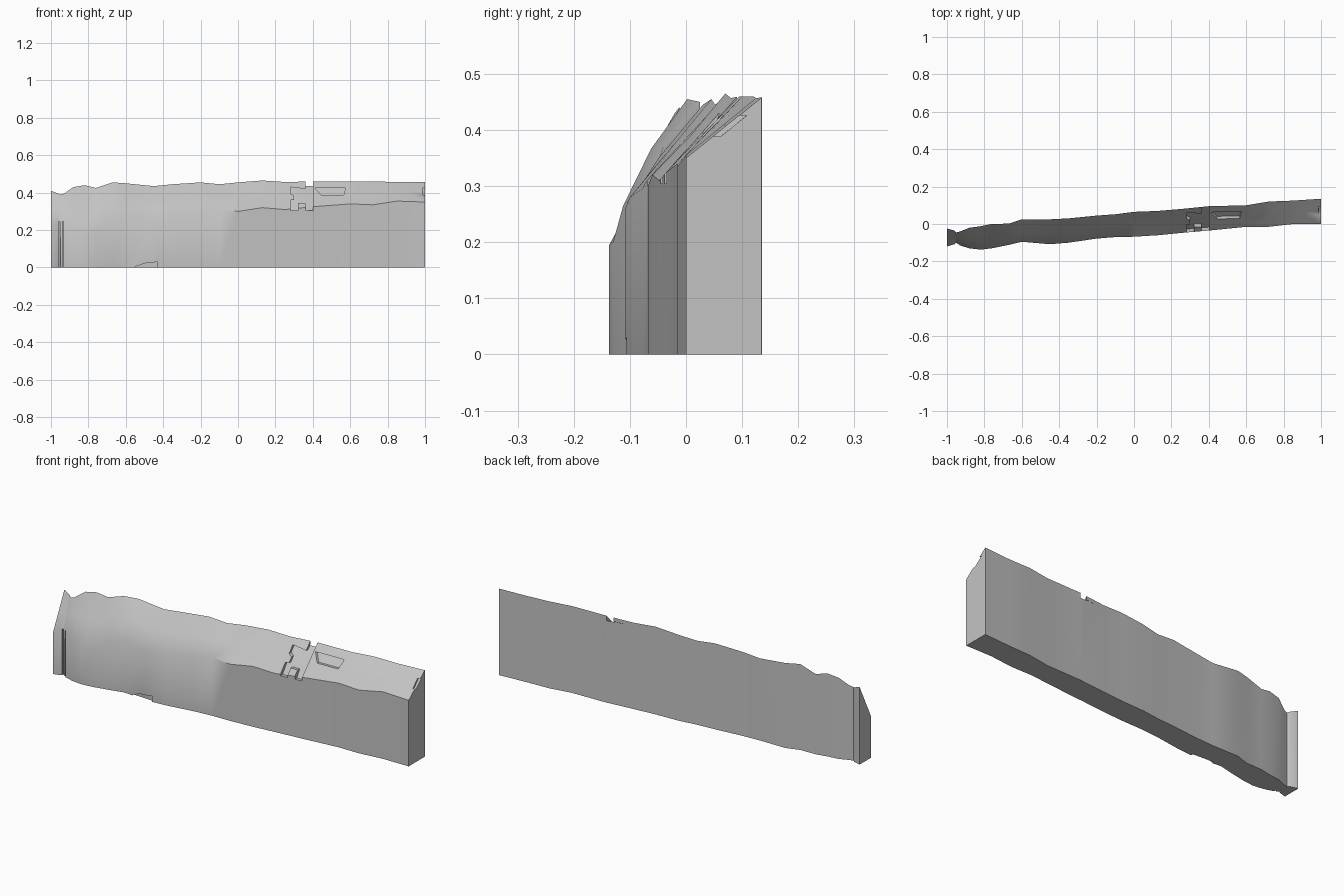
import bpy
import bmesh
import math
import random

random.seed(4)
cube = bpy.data.objects.get("Cube")
if cube:
    bpy.data.objects.remove(cube)

# Stone colour
stone = bpy.data.materials.new("grey stone")
stone.use_nodes = True
colour = (0.55, 0.55, 0.55, 1)
stone.diffuse_color = colour
stone.node_tree.nodes["Principled BSDF"].inputs["Base Color"].default_value = colour

# Ledge stations: x, front y, front height, back y, back height
STATIONS = [
    (-1, -.12, .22, -.025, .41), (-.96, -.108, .24, -.035, .395),
    (-.95, -.1, .25, -.045, .39), (-.93, -.115, .24, -.04, .395),
    (-.88, -.13, .205, -.02, .43), (-.82, -.137, .195, -.012, .44),
    (-.76, -.13, .2, 0, .425), (-.67, -.112, .265, .002, .455),
    (-.6, -.095, .28, .025, .45), (-.45, -.108, .26, .025, .435),
    (-.35, -.1, .28, .03, .445), (-.2, -.078, .295, .045, .455),
    (-.1, -.07, .31, .052, .445), (0, -.068, .3, .065, .455),
    (.13, -.06, .32, .07, .465), (.25, -.048, .31, .08, .457),
    (.4, -.035, .325, .095, .46), (.6, -.015, .34, .1, .46),
    (.72, -.015, .335, .12, .46), (.85, 0, .355, .125, .457),
    (1, 0, .35, .135, .458),
]


def link(name, bm):
    bmesh.ops.recalc_face_normals(bm, faces=bm.faces)
    mesh = bpy.data.meshes.new(name)
    bm.to_mesh(mesh)
    bm.free()
    obj = bpy.data.objects.new(name, mesh)
    bpy.context.collection.objects.link(obj)
    return obj


def surface_y(x, z):
    """Depth of the ledge skin seen from the front at x, z."""
    x = max(-1, min(x, 1))
    for a, b in zip(STATIONS, STATIONS[1:]):
        if x <= b[0]:
            break
    t = (x - a[0]) / (b[0] - a[0])
    yf, zf, yb, zb = [p + (q - p) * t for p, q in zip(a[1:], b[1:])]
    return yf + (yb - yf) * max(0, (z - zf) / (zb - zf))


# Rock ledge: upright front and back with a weathered sloping top
bm = bmesh.new()
rings = []
for x, yf, zf, yb, zb in STATIONS:
    rough = random.uniform(-.004, .008) if -1 < x < .2 else 0
    section = [(yf, 0), (yf, zf),
               ((yf + yb) / 2 - rough, (zf + zb) / 2 + rough),
               (yb, zb), (yb, 0)]
    rings.append([bm.verts.new((x, y, z)) for y, z in section])
for a, b in zip(rings, rings[1:]):
    for i in range(len(a)):
        j = (i + 1) % len(a)
        bm.faces.new((a[i], a[j], b[j], b[i]))
bm.faces.new(rings[0])
bm.faces.new(rings[-1])
ledge = link("rock_ledge", bm)
ledge.data.materials.append(stone)


def carve(outline, depth):
    """Cut a shallow recess with the given x, z outline into the front."""
    bm = bmesh.new()
    front = [bm.verts.new((x, -.3, z)) for x, z in outline]
    back = [bm.verts.new((x, surface_y(x, z) + depth, z)) for x, z in outline]
    for i in range(len(outline)):
        j = (i + 1) % len(outline)
        bm.faces.new((front[i], front[j], back[j], back[i]))
    caps = [bm.faces.new(front), bm.faces.new(back)]
    bmesh.ops.triangulate(bm, faces=caps)
    cutter = link("recess_cutter", bm)
    cutter.hide_render = True
    cutter.data.materials.append(stone)
    cut = ledge.modifiers.new("recess", "BOOLEAN")
    cut.operation = "DIFFERENCE"
    cut.solver = "EXACT"
    cut.object = cutter
    bpy.ops.object.modifier_apply(modifier=cut.name)
    bpy.data.objects.remove(cutter)


bpy.ops.object.select_all(action="DESELECT")
bpy.context.view_layer.objects.active = ledge
ledge.select_set(True)

# Branched notch running over the top edge
carve([(.28, .305), (.32, .305), (.32, .345), (.36, .345), (.36, .305),
       (.4, .305), (.4, .5), (.36, .5), (.36, .42), (.28, .43),
       (.28, .395), (.3, .385), (.3, .36), (.28, .36)], .018)
# Broken chips along the slope
carve([(.41, .426), (.445, .388), (.565, .388), (.575, .426)], .014)
carve([(.63, .426), (.645, .408), (.61, .388), (.685, .388),
       (.655, .408), (.668, .426)], .014)
carve([(.68, .426), (.72, .388), (.925, .388), (.905, .408), (.92, .426),
       (.84, .426), (.84, .408), (.76, .408), (.74, .426)], .014)
carve([(.985, .426), (.99, .388), (1.05, .388), (1.05, .426)], .014)
# Undercut at the foot
carve([(-.55, -.02), (-.55, .004), (-.5, .022), (-.43, .03), (-.43, -.02)], .012)
# Two upright cracks near the narrow end
for x in (-.955, -.935):
    carve([(x - .003, -.02), (x + .003, -.02),
           (x + .003, .245), (x - .003, .245)], .01)

bpy.ops.object.shade_smooth_by_angle(angle=math.radians(40))
